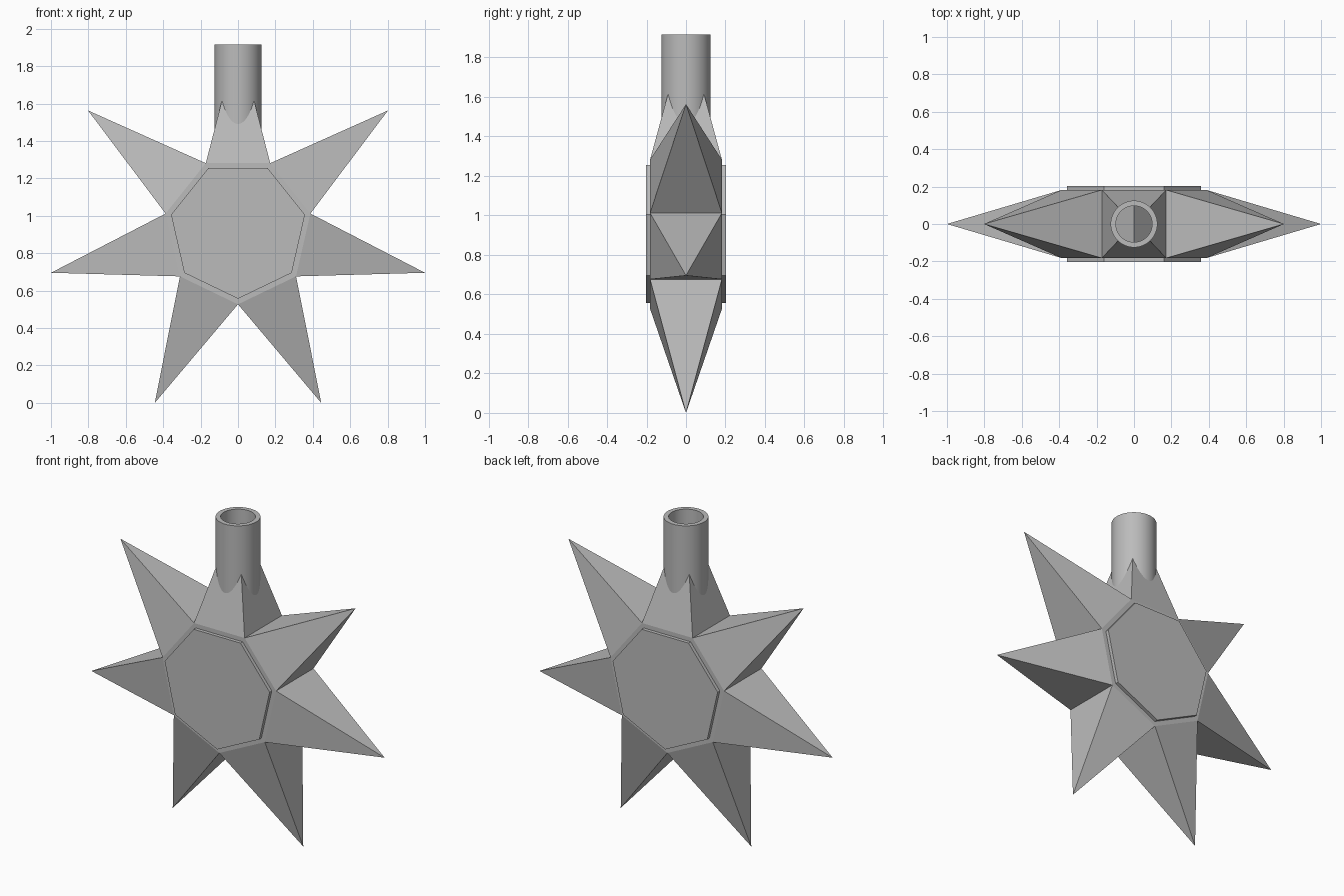
import bpy
import bmesh
from math import sin, cos, tau
from mathutils import Vector

cube = bpy.data.objects.get("Cube")
if cube:
    bpy.data.objects.remove(cube)

POINTS = 7
CENTRE_Z = 0.924
TIP_R, VALLEY_R, PLATE_R = 1.0256, 0.397, 0.367
BODY_Y, PLATE_Y = 0.182, 0.203
PIPE_R, BORE_R, PIPE_TOP = 0.125, 0.097, 1.915

grey = bpy.data.materials.new("plain grey")
grey.use_nodes = True
colour = (0.5, 0.5, 0.5, 1)
grey.diffuse_color = colour
grey.node_tree.nodes["Principled BSDF"].inputs["Base Color"].default_value = colour


def polar(radius, step, y):
    """Point on a ring around the star's centre, step 0 pointing up."""
    a = tau * step / POINTS
    return Vector((radius * sin(a), y, CENTRE_Z + radius * cos(a)))


def finish(name, bm):
    bmesh.ops.recalc_face_normals(bm, faces=bm.faces)
    mesh = bpy.data.meshes.new(name)
    bm.to_mesh(mesh)
    bm.free()
    mesh.materials.append(grey)
    obj = bpy.data.objects.new(name, mesh)
    bpy.context.collection.objects.link(obj)
    return obj


def star(name, scale):
    """Closed body with a four-sided spike on each edge of a heptagon."""
    bm = bmesh.new()
    rings = [[bm.verts.new(polar(VALLEY_R * scale, i + 0.5, y)) for i in range(POINTS)]
             for y in (-BODY_Y * scale, BODY_Y * scale)]
    front, back = rings
    bm.faces.new(front)
    bm.faces.new(back)
    for i in range(POINTS):
        tip = bm.verts.new(polar(TIP_R * scale, i, 0))
        base = [front[i - 1], front[i], back[i], back[i - 1]]
        for a, b in zip(base, base[1:] + base[:1]):
            bm.faces.new((a, b, tip))
    return finish(name, bm)


def plate(name, side):
    """Raised heptagon cover."""
    bm = bmesh.new()
    rim = [bm.verts.new(polar(PLATE_R, i + 0.5, side * BODY_Y * 0.98)) for i in range(POINTS)]
    face = bm.faces.new(rim)
    grown = bmesh.ops.extrude_face_region(bm, geom=[face])["geom"]
    for v in grown:
        if isinstance(v, bmesh.types.BMVert):
            v.co.y = side * PLATE_Y
    return finish(name, bm)


def lathe(name, profile, closed_ring, sides=64):
    """Turn a radius/height profile about the vertical axis."""
    bm = bmesh.new()
    rings = [[bm.verts.new((r * cos(tau * i / sides), r * sin(tau * i / sides), z))
              for i in range(sides)] for r, z in profile]
    pairs = list(zip(rings, rings[1:]))
    if closed_ring:
        pairs.append((rings[-1], rings[0]))
    else:
        bm.faces.new(rings[0])
        bm.faces.new(rings[-1])
    for low, high in pairs:
        for i in range(sides):
            j = (i + 1) % sides
            bm.faces.new((low[i], low[j], high[j], high[i]))
    return finish(name, bm)


# Hollow star body, opened at the top by the pipe's bore
body = star("star_body", 1.0)
cavity = star("cavity_cutter", 0.94)
bore = lathe("bore_cutter", [(BORE_R + 0.006, 1.2), (BORE_R + 0.006, 2.1)], False)
for cutter in (cavity, bore):
    mod = body.modifiers.new(cutter.name, "BOOLEAN")
    mod.operation = "DIFFERENCE"
    mod.solver = "EXACT"
    mod.object = cutter
    cutter.hide_render = True
    cutter.hide_set(True)

# Front and back covers
plate("front_plate", -1)
plate("back_plate", 1)

# Open pipe rising from the top spike
pipe = lathe("pipe", [(PIPE_R, 1.27), (PIPE_R, PIPE_TOP),
                      (BORE_R, PIPE_TOP), (BORE_R, 1.27)], True)
bpy.ops.object.select_all(action="DESELECT")
pipe.select_set(True)
bpy.context.view_layer.objects.active = pipe
bpy.ops.object.shade_smooth_by_angle()
